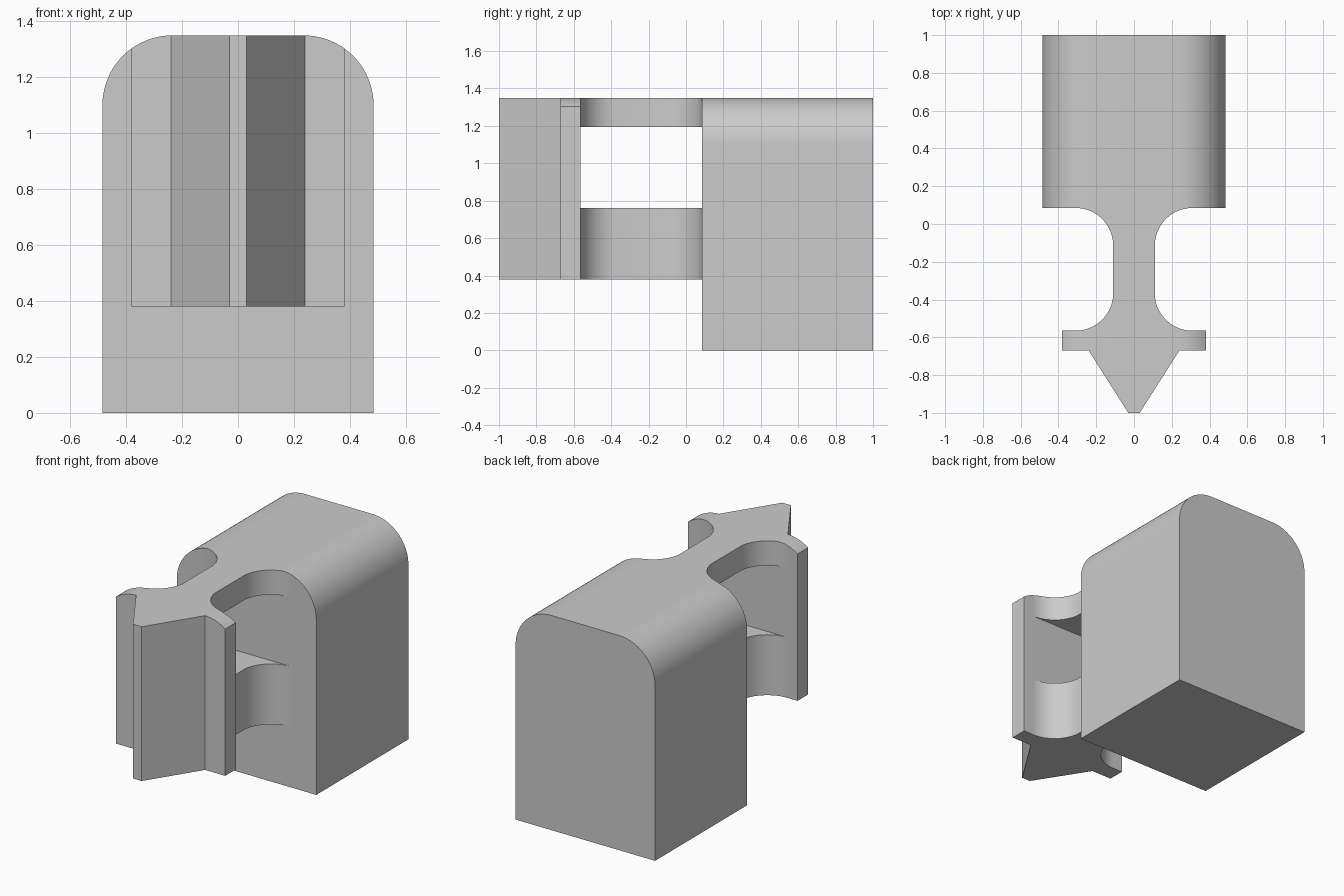
import bpy, bmesh
from math import sin, cos, pi, radians, acos

cube = bpy.data.objects.get("Cube")
if cube:
    bpy.data.objects.remove(cube, do_unlink=True)

grey = bpy.data.materials.new("light grey")
grey.use_nodes = True
COLOUR = (0.6, 0.6, 0.6, 1)
grey.diffuse_color = COLOUR
grey.node_tree.nodes["Principled BSDF"].inputs["Base Color"].default_value = COLOUR

HALF_WIDTH, HEIGHT, CORNER = 0.485, 1.35, 0.25   # rounded arch section
BODY_FRONT, HEAD_BACK, HEAD_FRONT = 0.085, -0.565, -0.67
NECK_HALF, FILLET = 0.11, 0.2
BASE = 0.38                                      # underside of neck and head


def arc(cx, cy, r, start, end, steps=20):
    return [(cx + r * cos(start + (end - start) * i / steps),
             cy + r * sin(start + (end - start) * i / steps)) for i in range(steps + 1)]


def mirrored(half):
    """Close a right-hand outline with its mirror image in x."""
    return half + [(-x, y) for x, y in reversed(half)]


def prism(name, outline, start, end, place):
    """Extrude an outline; place maps (u, v, depth) to a 3D point."""
    bm = bmesh.new()
    face = bm.faces.new([bm.verts.new(place(u, v, start)) for u, v in outline])
    new = bmesh.ops.extrude_face_region(bm, geom=[face])["geom"]
    shift = place(0, 0, end - start)
    bmesh.ops.translate(bm, vec=shift, verts=[g for g in new if isinstance(g, bmesh.types.BMVert)])
    bmesh.ops.recalc_face_normals(bm, faces=bm.faces[:])
    mesh = bpy.data.meshes.new(name)
    bm.to_mesh(mesh)
    bm.free()
    mesh.materials.append(grey)
    obj = bpy.data.objects.new(name, mesh)
    bpy.context.collection.objects.link(obj)
    return obj


def along_y(u, v, d):
    return (u, d, v)


def along_z(u, v, d):
    return (u, v, d)


# Main body with rounded top corners
arch = mirrored([(HALF_WIDTH, 0)] +
                arc(HALF_WIDTH - CORNER, HEIGHT - CORNER, CORNER, 0, pi / 2))
body = prism("main_body", arch, BODY_FRONT, 1.0, along_y)

# Helper that trims the neck and head to the arch section
trimmer = prism("arch_trimmer", arch, -1.2, 0.3, along_y)
trimmer.hide_render = True

# Neck outline: narrow waist flaring into body and head
cx = NECK_HALF + FILLET
neck_plan = mirrored(
    arc(cx, HEAD_BACK + FILLET, FILLET, 1.5 * pi, pi + radians(8)) +
    arc(cx, BODY_FRONT - FILLET, FILLET, pi - radians(8), pi / 2))
lower_neck = prism("lower_neck", neck_plan, BASE, 0.76, along_z)
upper_neck = prism("upper_neck", neck_plan, 1.195, 1.45, along_z)

# Arrow head with side flanges and a blunt wedge nose
head_plan = mirrored([(0.03, -1.0), (0.24, HEAD_FRONT), (0.38, HEAD_FRONT), (0.38, HEAD_BACK)])
head = prism("arrow_head", head_plan, BASE, 1.45, along_z)

for part in (upper_neck, head):
    mod = part.modifiers.new("trim", "BOOLEAN")
    mod.operation = "INTERSECT"
    mod.solver = "EXACT"
    mod.object = trimmer
    # Bake the trim so that shading follows the final faces
    bpy.context.view_layer.update()
    final = bpy.data.meshes.new_from_object(part.evaluated_get(bpy.context.evaluated_depsgraph_get()))
    part.modifiers.clear()
    part.data = final
bpy.data.objects.remove(trimmer, do_unlink=True)

# Smooth the curved faces, keep hard edges
bpy.ops.object.select_all(action="DESELECT")
for part in (body, lower_neck, upper_neck, head):
    part.select_set(True)
bpy.context.view_layer.objects.active = body
bpy.ops.object.shade_smooth_by_angle(angle=radians(25))
